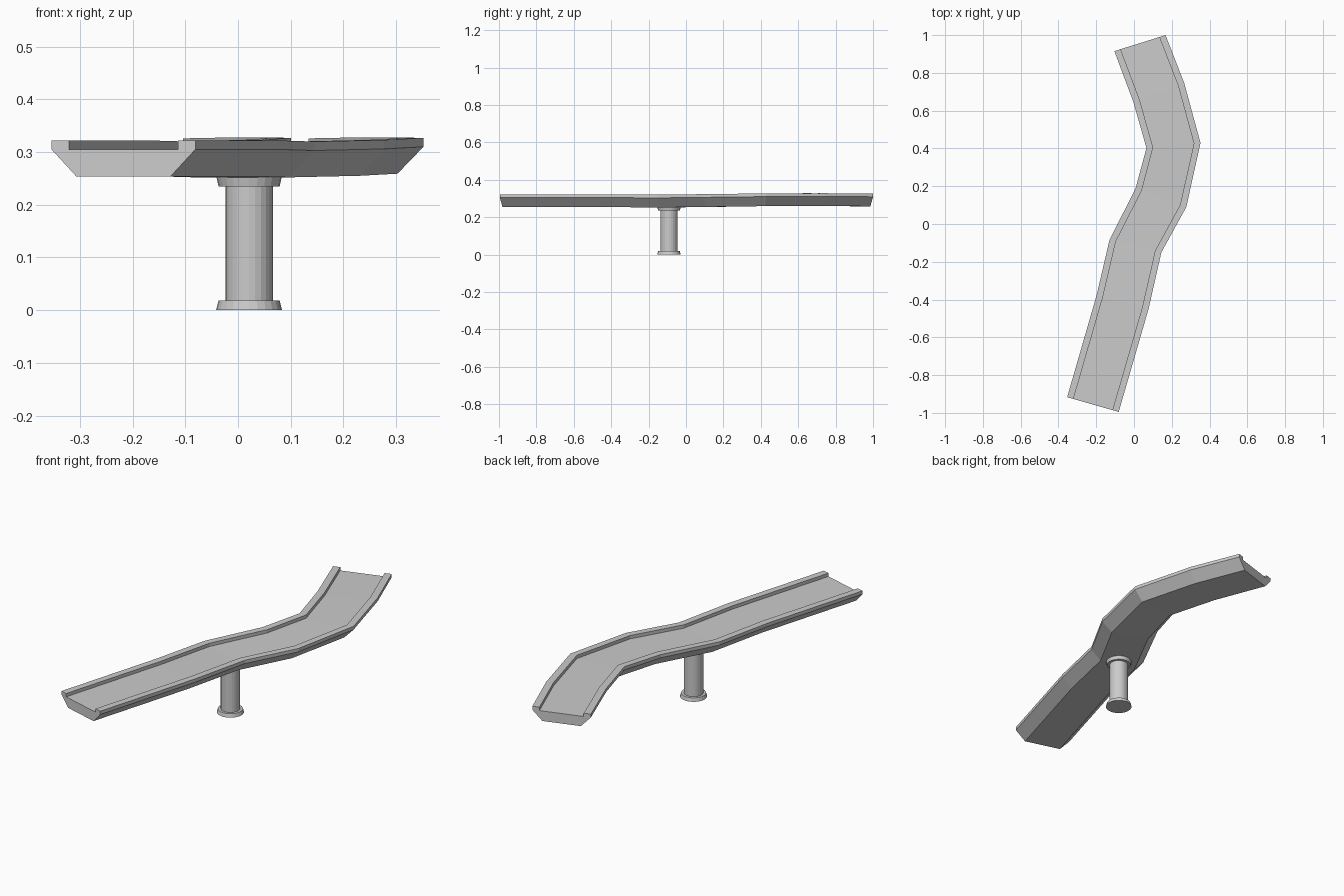
import bpy, bmesh, math
from mathutils import Vector

if "Cube" in bpy.data.objects:
    bpy.data.objects.remove(bpy.data.objects["Cube"])

# Stations along the road: left edge (x, y), right edge (x, y), height offset
STATIONS = [
    ((-0.354, -0.917), (-0.081, -0.995), 0.0),
    ((-0.198, -0.377), (0.077, -0.450), 0.0),
    ((-0.130, -0.085), (0.145, -0.150), -0.002),
    ((0.008, 0.188), (0.277, 0.090), 0.001),
    ((0.066, 0.402), (0.352, 0.429), 0.005),
    ((-0.003, 0.645), (0.266, 0.746), 0.006),
    ((-0.104, 0.915), (0.167, 1.000), 0.004),
]

# Half section: fraction across the width, height (left half, mirrored below)
HALF = [(0.172, 0.254), (0.0, 0.305), (0.0, 0.322), (0.122, 0.322), (0.122, 0.305)]
SECTION = HALF + [(1 - t, z) for t, z in reversed(HALF)]


def finish(bm, name):
    bmesh.ops.recalc_face_normals(bm, faces=bm.faces[:])
    mesh = bpy.data.meshes.new(name)
    bm.to_mesh(mesh)
    bm.free()
    obj = bpy.data.objects.new(name, mesh)
    bpy.context.collection.objects.link(obj)
    return obj


def bridge_rings(bm, rings):
    n = len(rings[0])
    for a, b in zip(rings, rings[1:]):
        for i in range(n):
            j = (i + 1) % n
            bm.faces.new((a[i], a[j], b[j], b[i]))
    bm.faces.new(rings[0])
    bm.faces.new(rings[-1])


# Road deck with raised kerbs and tapered underside
bm = bmesh.new()
rings = []
for left, right, dz in STATIONS:
    l, r = Vector(left), Vector(right)
    ring = []
    for t, z in SECTION:
        p = l.lerp(r, t)
        ring.append(bm.verts.new((p.x, p.y, z + dz)))
    rings.append(ring)
bridge_rings(bm, rings)
finish(bm, "road_deck")

# Support pillar with flared base and capital
PILLAR = [(0.0625, 0.0), (0.058, 0.018), (0.045, 0.018),
          (0.045, 0.235), (0.058, 0.235), (0.0625, 0.255)]
SIDES = 24
bm = bmesh.new()
rings = []
for radius, z in PILLAR:
    rings.append([bm.verts.new((0.021 + radius * math.cos(2 * math.pi * i / SIDES),
                                -0.091 + radius * math.sin(2 * math.pi * i / SIDES), z))
                  for i in range(SIDES)])
bridge_rings(bm, rings)
finish(bm, "support_pillar")
